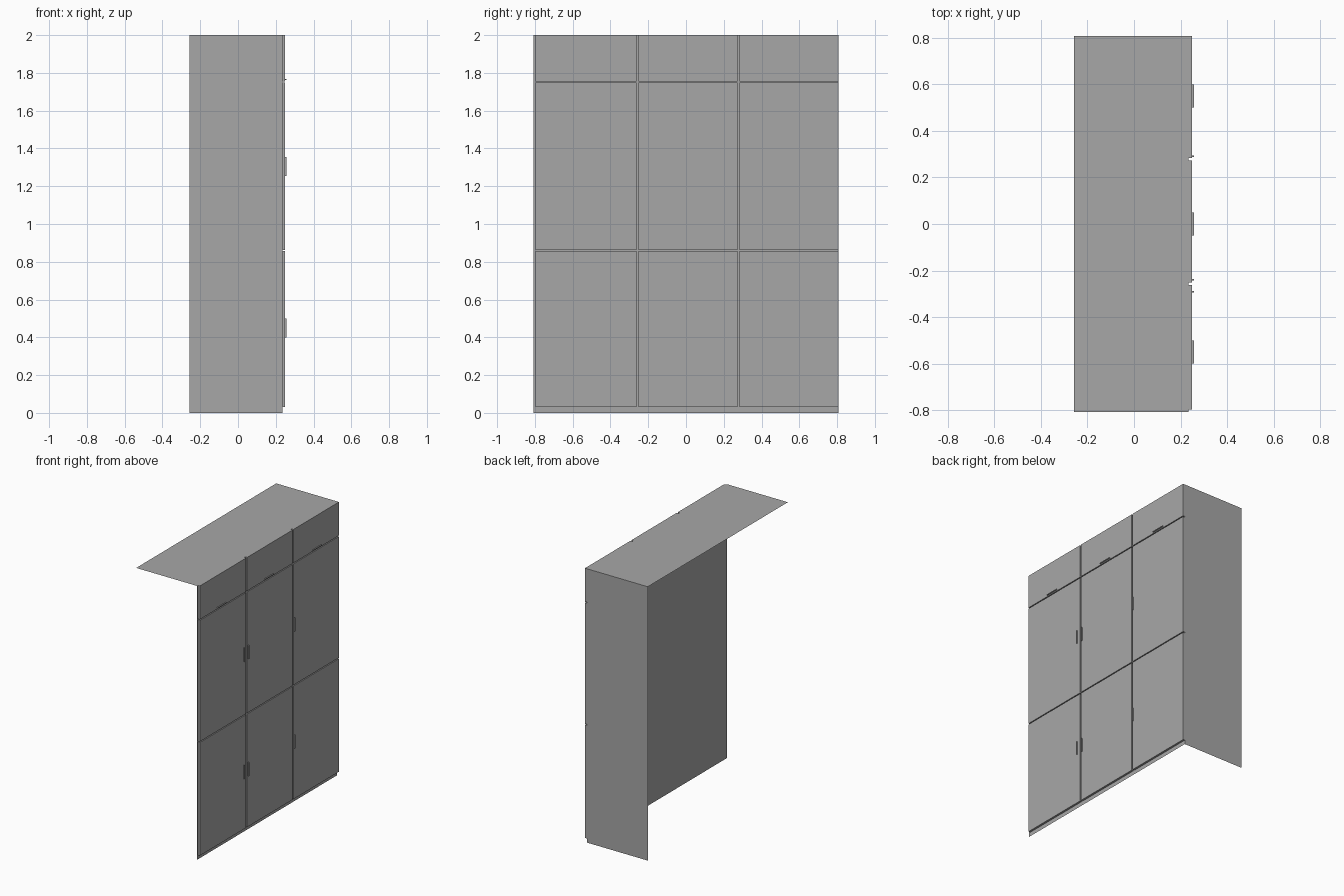
import bpy
import bmesh
from mathutils import Matrix, Vector

cube = bpy.data.objects.get("Cube")
if cube:
    bpy.data.objects.remove(cube, do_unlink=True)

# Single grey finish
grey = bpy.data.materials.new("matte_grey")
grey.use_nodes = True
colour = (0.39, 0.39, 0.39, 1)
grey.diffuse_color = colour
grey.node_tree.nodes["Principled BSDF"].inputs["Base Color"].default_value = colour


def add_object(name, bm):
    mesh = bpy.data.meshes.new(name)
    bm.to_mesh(mesh)
    bm.free()
    mesh.materials.append(grey)
    obj = bpy.data.objects.new(name, mesh)
    bpy.context.collection.objects.link(obj)
    return obj


def box(name, x, y, z):
    """Box from (low, high) ranges on each axis."""
    low, high = (Vector(p) for p in zip(x, y, z))
    bm = bmesh.new()
    bmesh.ops.create_cube(bm, size=1, matrix=Matrix.Translation((low + high) / 2)
                          @ Matrix.Diagonal((*(high - low), 1)))
    return add_object(name, bm)


def sheet(name, corners):
    bm = bmesh.new()
    bm.faces.new([bm.verts.new(c) for c in corners])
    return add_object(name, bm)


BACK, FACE, DOOR, GRIP = -0.257, 0.235, 0.25, 0.257
SIDE, TOP = 0.808, 2.0

# Open carcass: front sheet, top sheet and one end sheet
sheet("carcass_front", [(FACE, -SIDE, 0), (FACE, SIDE, 0), (FACE, SIDE, TOP), (FACE, -SIDE, TOP)])
sheet("carcass_top", [(BACK, -SIDE, TOP), (FACE, -SIDE, TOP), (FACE, SIDE, TOP), (BACK, SIDE, TOP)])
sheet("carcass_end", [(FACE, SIDE, 0), (BACK, SIDE, 0), (BACK, SIDE, TOP), (FACE, SIDE, TOP)])

# Three columns by three rows of door slabs, with open gaps between
columns = [(-0.797, -0.262), (-0.251, 0.273), (0.284, SIDE)]
rows = [("lower", (0.03, 0.856)), ("middle", (0.863, 1.748)), ("upper", (1.755, TOP))]
for row, z in rows:
    for i, y in enumerate(columns, 1):
        box(f"{row}_door_{i}", (FACE, DOOR), y, z)

# Thin handles: upright on the tall doors, level on the upper doors
half, thin = 0.05, 0.003
for row, z in (("lower", 0.45), ("middle", 1.305)):
    for i, y in enumerate((-0.291, -0.24, 0.291), 1):
        box(f"{row}_handle_{i}", (DOOR, GRIP), (y - thin, y + thin), (z - half, z + half))
for i, y in enumerate((-0.55, 0, 0.55), 1):
    box(f"upper_handle_{i}", (DOOR, GRIP), (y - half, y + half), (1.765 - thin, 1.765 + thin))
